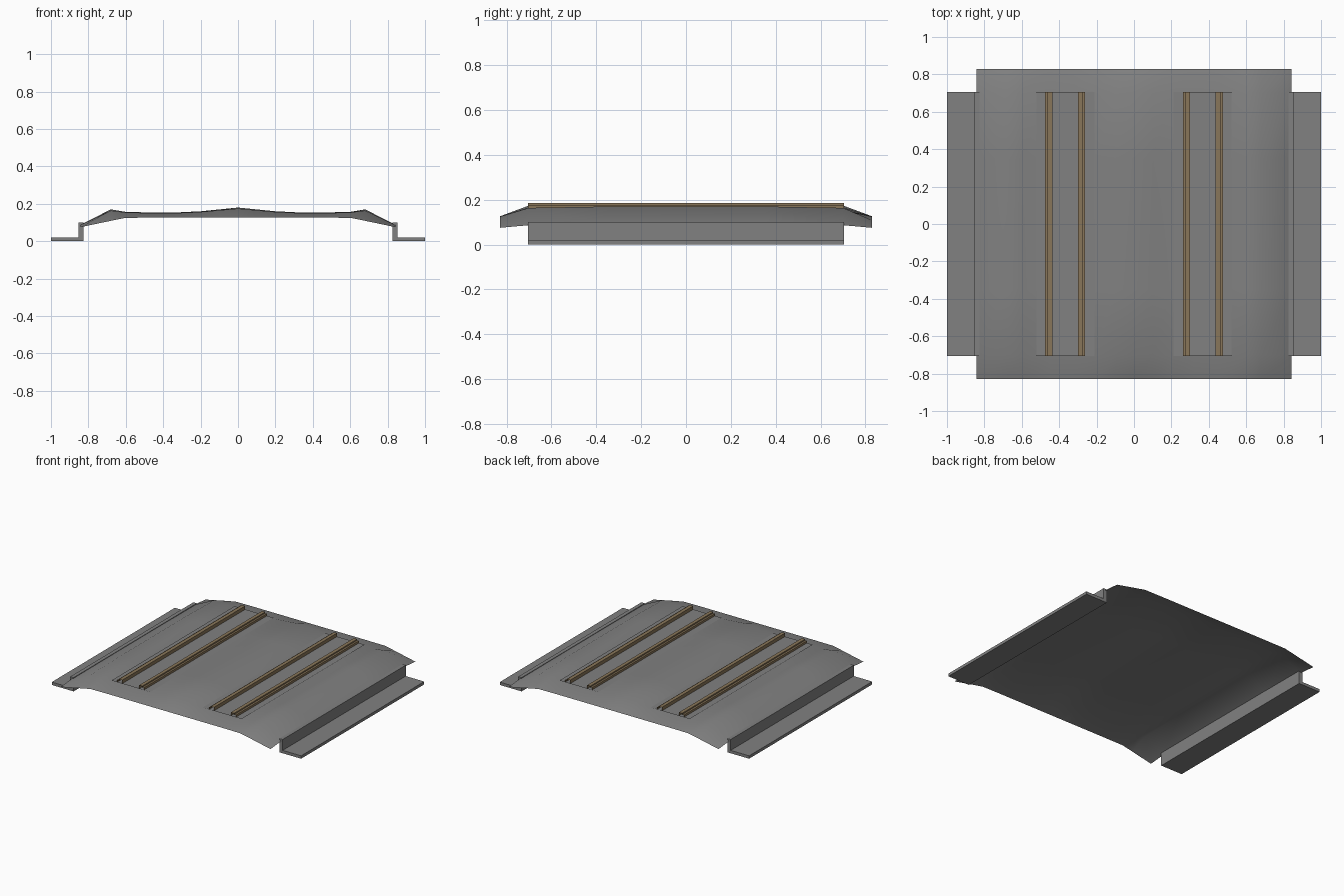
import bpy, bmesh, math

if "Cube" in bpy.data.objects:
    bpy.data.objects.remove(bpy.data.objects["Cube"])


def material(name, rgb):
    m = bpy.data.materials.new(name)
    m.diffuse_color = (*rgb, 1)
    m.use_nodes = True
    m.node_tree.nodes["Principled BSDF"].inputs["Base Color"].default_value = m.diffuse_color
    return m


GREY = material("concrete_grey", (0.22, 0.22, 0.22))
TAN = material("rail_brown", (0.25, 0.18, 0.10))


def add_mesh(name, verts, faces, mat, smooth=False):
    me = bpy.data.meshes.new(name)
    me.from_pydata(verts, [], faces)
    me.materials.append(mat)
    for p in me.polygons:
        p.use_smooth = smooth
    ob = bpy.data.objects.new(name, me)
    bpy.context.collection.objects.link(ob)
    return ob


def extrude_y(name, profile, y0, y1, mat, closed):
    """Sweep an x/z profile along y; closed profiles get end caps."""
    n = len(profile)
    verts = [(x, y, z) for y in (y0, y1) for x, z in profile]
    faces = [(i, (i + 1) % n, (i + 1) % n + n, i + n) for i in range(n if closed else n - 1)]
    if closed:
        faces += [tuple(range(n))[::-1], tuple(range(n, 2 * n))]
    ob = add_mesh(name, verts, faces, mat)
    if closed:
        bm = bmesh.new()
        bm.from_mesh(ob.data)
        bmesh.ops.recalc_face_normals(bm, faces=bm.faces)
        bm.to_mesh(ob.data)
        bm.free()
    return ob


# Road deck: a thin sheet, crowned in the middle, drooping at both ends
xs = [0, 0.1, 0.2, 0.32, 0.45, 0.6, 0.68, 0.842]
mid = [0.18, 0.170, 0.160, 0.154, 0.153, 0.157, 0.170, 0.088]
end = [0.126, 0.126, 0.126, 0.126, 0.126, 0.125, 0.109, 0.075]
cols = [(-x, m, e) for x, m, e in zip(xs, mid, end)][:0:-1] + list(zip(xs, mid, end))
rows = [(-0.83, 0), (-0.70, 0.9), (-0.35, 1), (0, 1), (0.35, 1), (0.70, 0.9), (0.83, 0)]
nc = len(cols)
verts = [(x, y, e + (m - e) * t) for y, t in rows for x, m, e in cols]
faces = [(r * nc + c, r * nc + c + 1, (r + 1) * nc + c + 1, (r + 1) * nc + c)
         for r in range(len(rows) - 1) for c in range(nc - 1)]
add_mesh("road_deck", verts, faces, GREY, True)

Y0, Y1 = -0.705, 0.705
for s, side in ((-1, "left"), (1, "right")):
    # Pavement with raised kerb wall
    prof = [(0.825, 0), (1, 0), (1, 0.021), (0.852, 0.021), (0.852, 0.1), (0.825, 0.1)]
    extrude_y(side + "_kerb", [(s * x, z) for x, z in prof], Y0, Y1, GREY, True)

    # Track bed plate just above the deck
    bed = [(-0.522, 0.160), (-0.21, 0.160)] if s < 0 else [(0.21, 0.160), (0.522, 0.160)]
    extrude_y(side + "_track_bed", bed, Y0, Y1, GREY, False).data.flip_normals()

    # Open-ended rails: head with a lower guard lip towards the outside
    for a, b, part in ((0.476, 0.436, "outer"), (0.262, 0.300, "inner")):
        d = b - a
        prof = [(a, 0.160), (a, 0.176), (a + d * 0.35, 0.176), (a + d * 0.35, 0.185),
                (b, 0.185), (b, 0.160)]
        ob = extrude_y(f"{side}_{part}_rail", [(s * x, z) for x, z in prof], Y0, Y1, TAN, False)
        if ob.data.polygons[3].normal.z < 0:
            ob.data.flip_normals()
